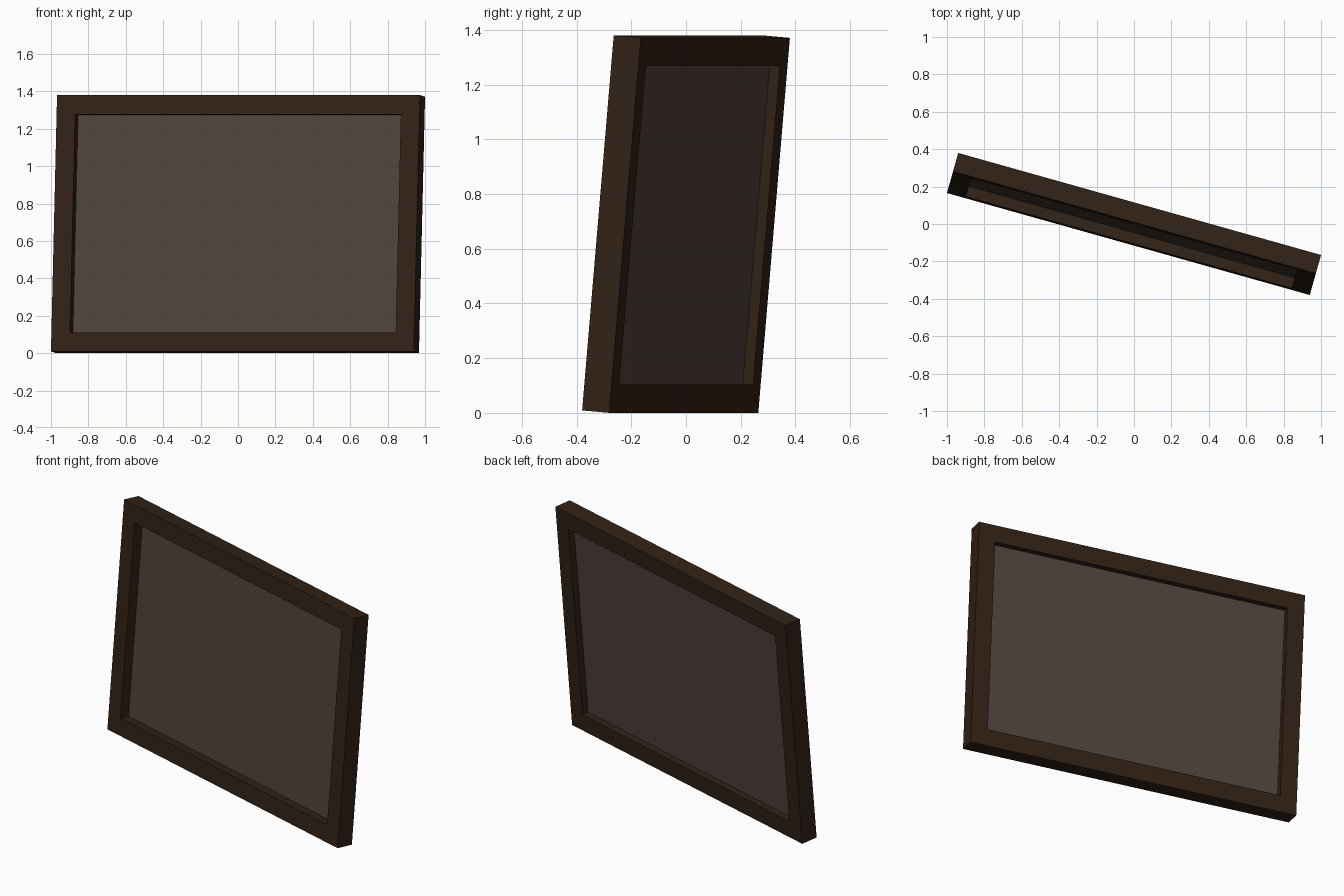
import bpy, bmesh
from math import radians
from mathutils import Matrix

if "Cube" in bpy.data.objects:
    bpy.data.objects.remove(bpy.data.objects["Cube"])

W, H, T = 2.015, 1.376, 0.103      # outer size and depth
B = 0.103                          # border width
RECESS, GLASS = 0.058, 0.006       # panel recess from the front, panel thickness

# leaning back and turned about the vertical
PLACE = (Matrix.Translation((0, 0, 0.69)) @ Matrix.Rotation(radians(-15.7), 4, 'Z')
         @ Matrix.Rotation(radians(-5), 4, 'X'))


def material(name, color):
    m = bpy.data.materials.new(name)
    m.diffuse_color = color
    m.use_nodes = True
    m.node_tree.nodes["Principled BSDF"].inputs["Base Color"].default_value = m.diffuse_color
    return m


def add_object(name, bm, mat):
    bmesh.ops.recalc_face_normals(bm, faces=bm.faces)
    mesh = bpy.data.meshes.new(name)
    bm.to_mesh(mesh)
    bm.free()
    mesh.materials.append(mat)
    ob = bpy.data.objects.new(name, mesh)
    ob.matrix_world = PLACE
    bpy.context.collection.objects.link(ob)
    return ob


def loop(bm, w, h, y):
    return [bm.verts.new((sx * w / 2, y, sz * h / 2))
            for sx, sz in ((-1, -1), (1, -1), (1, 1), (-1, 1))]


# frame: rectangular section swept around four mitred corners
bm = bmesh.new()
rings = [loop(bm, W, H, -T / 2), loop(bm, W, H, T / 2),
         loop(bm, W - 2 * B, H - 2 * B, T / 2), loop(bm, W - 2 * B, H - 2 * B, -T / 2)]
for r in range(4):
    a, b = rings[r], rings[(r + 1) % 4]
    for i in range(4):
        j = (i + 1) % 4
        bm.faces.new((a[i], a[j], b[j], b[i]))
add_object("window_frame", bm, material("dark_wood", (0.032, 0.016, 0.008, 1)))

# tinted glass pane set into the opening
bm = bmesh.new()
bmesh.ops.create_cube(bm, size=1)
bmesh.ops.scale(bm, verts=bm.verts, vec=(W - 2 * B, GLASS, H - 2 * B))
bmesh.ops.translate(bm, verts=bm.verts, vec=(0, -T / 2 + RECESS + GLASS / 2, 0))
add_object("glass_pane", bm, material("tinted_glass", (0.08, 0.055, 0.045, 0.85)))
